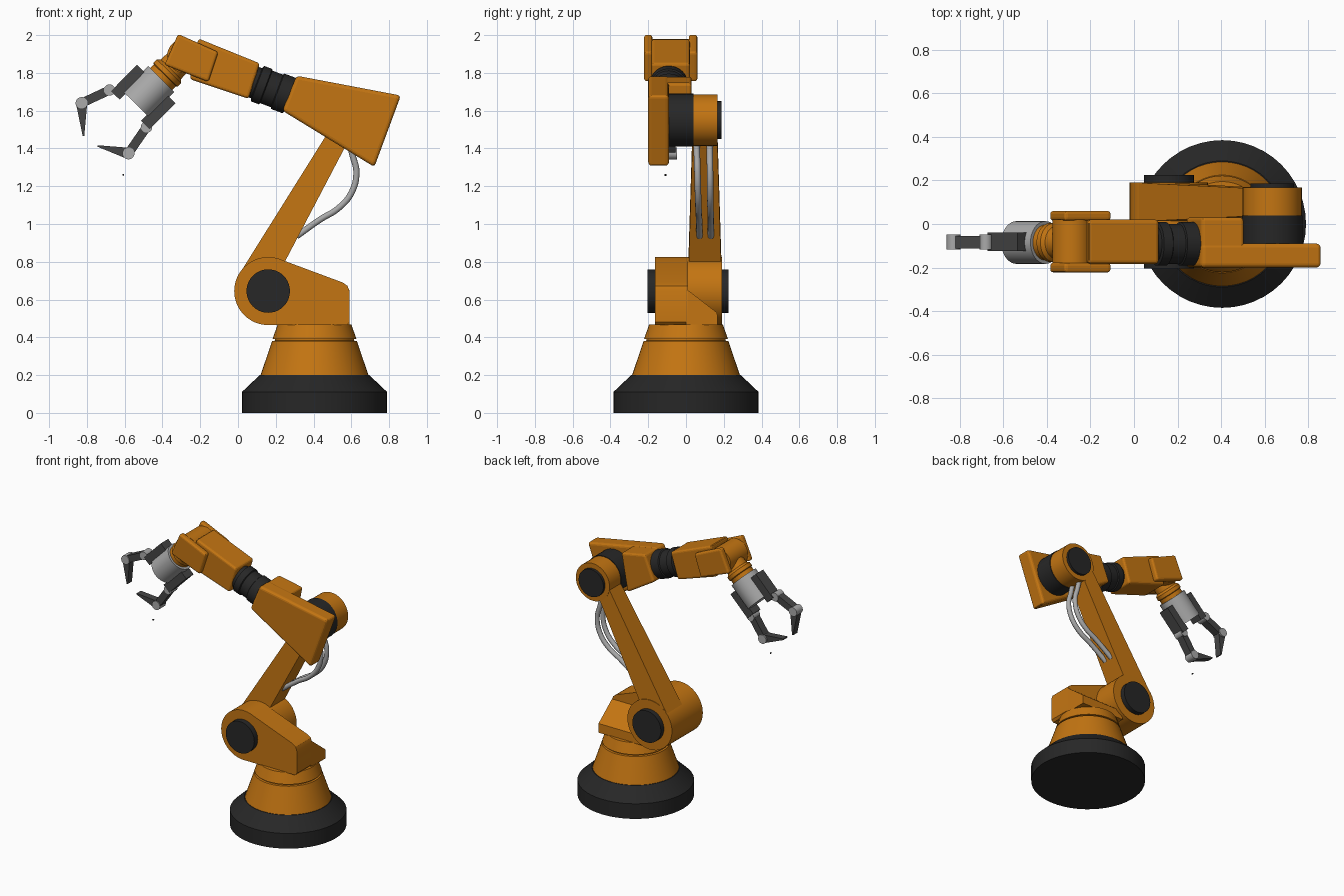
import bpy, bmesh, math
from mathutils import Vector

if "Cube" in bpy.data.objects:
    bpy.data.objects.remove(bpy.data.objects["Cube"])


def material(name, rgb):
    m = bpy.data.materials.new(name)
    m.diffuse_color = (*rgb, 1)
    m.use_nodes = True
    m.node_tree.nodes["Principled BSDF"].inputs["Base Color"].default_value = m.diffuse_color
    return m


ORANGE = material("orange paint", (0.55, 0.178, 0.006))
BLACK = material("black rubber", (0.02, 0.02, 0.02))
DARK = material("dark grey metal", (0.06, 0.06, 0.06))
GREY = material("light grey metal", (0.4, 0.4, 0.4))


def finish(name, bm, mat, bevel=0, smooth=True):
    bmesh.ops.recalc_face_normals(bm, faces=bm.faces[:])
    me = bpy.data.meshes.new(name)
    bm.to_mesh(me)
    bm.free()
    me.materials.append(mat)
    ob = bpy.data.objects.new(name, me)
    bpy.context.collection.objects.link(ob)
    if bevel:
        mod = ob.modifiers.new("rounding", "BEVEL")
        mod.width, mod.segments, mod.limit_method = bevel, 3, "ANGLE"
    elif smooth:
        bpy.ops.object.select_all(action="DESELECT")
        ob.select_set(True)
        bpy.context.view_layer.objects.active = ob
        bpy.ops.object.shade_smooth_by_angle(angle=math.radians(30))
    return ob


def prism(name, pts, y0, y1, mat, bevel=0):
    """Side profile (x, z) extruded from y0 to y1."""
    bm = bmesh.new()
    a = [bm.verts.new((x, y0, z)) for x, z in pts]
    b = [bm.verts.new((x, y1, z)) for x, z in pts]
    bm.faces.new(a)
    bm.faces.new(b[::-1])
    for i in range(len(a)):
        j = (i + 1) % len(a)
        bm.faces.new((a[i], b[i], b[j], a[j]))
    return finish(name, bm, mat, bevel)


def lathe(name, profile, origin, axis, mat, n=40):
    """Profile of (radius, distance) turned about an axis."""
    bm = bmesh.new()
    q = Vector(axis).to_track_quat("Z", "Y")
    rings = []
    for r, s in profile:
        rings.append([bm.verts.new(Vector(origin) + q @ Vector(
            (r * math.cos(math.tau * i / n), r * math.sin(math.tau * i / n), s))) for i in range(n)])
    for a, b in zip(rings, rings[1:]):
        for i in range(n):
            j = (i + 1) % n
            bm.faces.new((a[i], a[j], b[j], b[i]))
    bm.faces.new(rings[0])
    bm.faces.new(rings[-1])
    return finish(name, bm, mat)


def disc(name, c, r, y0, y1, mat, n=40):
    return lathe(name, [(r, y0), (r, y1)], (c[0], 0, c[1]), (0, 1, 0), mat, n)


def bar(name, a, b, wa, wb, y0, y1, mat):
    """Straight tapering link between two (x, z) points."""
    a, b = Vector(a), Vector(b)
    d = (b - a).normalized()
    n = Vector((-d.y, d.x))
    return prism(name, [a + n * wa, b + n * wb, b - n * wb, a - n * wa], y0, y1, mat)


# Turntable base
BASE = (0.405, 0, 0)
lathe("base_foot", [(0.385, 0), (0.385, 0.11), (0.29, 0.2)], BASE, (0, 0, 1), BLACK, 48)
lathe("base_cone", [(0.287, 0.195), (0.225, 0.38), (0.21, 0.382), (0.21, 0.39),
                    (0.222, 0.392), (0.195, 0.468)], BASE, (0, 0, 1), ORANGE, 48)

# Shoulder housing: round front running back to a blunt end
S = (0.16, 0.645)
arc = [(S[0] + 0.18 * math.cos(math.radians(a)), S[1] + 0.18 * math.sin(math.radians(a)))
       for a in range(66, 271, 6)]
prism("shoulder_housing", arc + [(0.575, 0.465), (0.59, 0.48), (0.59, 0.645), (0.58, 0.672),
                                 (0.555, 0.69)], -0.165, 0.01, ORANGE)

# Sloping side block of the shoulder
bm = bmesh.new()
section = [(0.0, 0.465), (0.168, 0.465), (0.165, 0.53), (0.01, 0.65), (0.0, 0.65)]
face = bm.faces.new([bm.verts.new((0.24, y, z)) for y, z in section])
ext = bmesh.ops.extrude_face_region(bm, geom=[face], use_keep_orig=True)
bmesh.ops.translate(bm, vec=(0.35, 0, 0),
                    verts=[g for g in ext["geom"] if isinstance(g, bmesh.types.BMVert)])
finish("shoulder_side_block", bm, ORANGE, smooth=False)

# Shoulder joint
disc("shoulder_joint", S, 0.18, 0.01, 0.19, ORANGE)
disc("shoulder_cap_front", S, 0.115, -0.205, -0.16, BLACK)
disc("shoulder_cap_back", S, 0.115, 0.185, 0.225, BLACK)

# Upper arm, narrowing in both directions towards the elbow
E = (0.635, 1.55)
s, e = Vector(S), Vector(E)
d = (e - s).normalized()
n = Vector((-d.y, d.x))
arm = prism("upper_arm", [s + n * 0.178, e + n * 0.1, e - n * 0.006, s - n * 0.006],
            0.01, 0.19, ORANGE)
for v in arm.data.vertices:
    if v.co.z > 1.2:
        v.co.y = 0.1 + (v.co.y - 0.1) * 0.7

# Elbow joint
disc("elbow_joint", E, 0.136, 0.038, 0.168, ORANGE)
disc("elbow_drum", E, 0.14, -0.1, 0.04, BLACK)
disc("elbow_cap", E, 0.1, 0.16, 0.187, BLACK)

# Cables looping behind the upper arm
path = [(0.31, 0.935), (0.44, 1.027), (0.527, 1.08), (0.6, 1.164),
        (0.627, 1.275), (0.606, 1.365), (0.59, 1.43)]
for k, (ya, yb) in enumerate([(0.072, 0.055), (0.132, 0.125)]):
    cu = bpy.data.curves.new("cable", "CURVE")
    cu.dimensions, cu.bevel_depth, cu.bevel_resolution = "3D", 0.017, 3
    cu.resolution_u, cu.use_fill_caps = 6, True
    sp = cu.splines.new("BEZIER")
    sp.bezier_points.add(len(path) - 1)
    for i, (x, z) in enumerate(path):
        p = sp.bezier_points[i]
        p.co = (x, ya + (yb - ya) * i / (len(path) - 1), z)
        p.handle_left_type = p.handle_right_type = "AUTO"
    cu.materials.append(GREY)
    bpy.context.collection.objects.link(bpy.data.objects.new(f"cable_{k + 1}", cu))

# Forearm rear: long side plate and thicker front block
prism("forearm_side_plate", [(0.31, 1.785), (0.862, 1.68), (0.722, 1.302), (0.235, 1.6)],
      -0.2, -0.09, ORANGE, 0.018)
prism("forearm_rear_block", [(0.312, 1.782), (0.505, 1.745), (0.455, 1.47), (0.238, 1.602)],
      -0.198, 0.03, ORANGE, 0.015)

# Ribbed rubber sleeve and forearm front box
Y = -0.085
lathe("forearm_sleeve", [(0.085, -0.16), (0.085, -0.105), (0.1, -0.1), (0.1, -0.035), (0.092, -0.03),
                         (0.092, 0.03), (0.1, 0.035), (0.1, 0.08), (0.085, 0.085), (0.085, 0.15)],
      (0.178, Y - 0.006, 1.715), (-0.935, 0, 0.354), BLACK)
prism("forearm_front_box", [(-0.21, 1.982), (0.116, 1.85), (0.056, 1.663), (-0.255, 1.767)],
      -0.183, 0.02, ORANGE, 0.015)

# Wrist fork and barrel
fork = [(-0.317, 2.006), (-0.104, 1.91), (-0.157, 1.752), (-0.389, 1.842)]
prism("wrist_fork_front", fork, -0.222, -0.178, ORANGE, 0.014)
prism("wrist_fork_back", fork, 0.015, 0.06, ORANGE, 0.014)
W = (-0.285, 1.89)
disc("wrist_barrel", W, 0.09, -0.18, 0.02, ORANGE)

# Wrist neck and gripper body along a 45 degree axis
AX = Vector((-0.704, 0, -0.71))
PX = Vector((-0.71, 0, 0.704))
O = Vector((W[0], Y, W[1]))
lathe("wrist_neck", [(0.07, 0), (0.075, 0.1), (0.09, 0.115), (0.09, 0.14), (0.082, 0.145),
                     (0.082, 0.18)], O, AX, ORANGE)
lathe("gripper_body", [(0.098, 0.172), (0.098, 0.362)], O, AX, GREY)


def xz(v):
    return (v.x, v.z)


# Two fingers: slide block, two hinges, link and pointed tip
fingers = [("upper", 1, (-0.68, 1.709), (-0.828, 1.64), (-0.818, 1.465)),
           ("lower", -1, (-0.484, 1.513), (-0.58, 1.374), (-0.743, 1.413))]
for label, side, j1, j2, tip in fingers:
    off = O + PX * side * 0.112
    bar(f"{label}_finger_block", xz(off + AX * 0.21), xz(off + AX * 0.405), 0.032, 0.032,
        Y - 0.04, Y + 0.045, DARK)
    disc(f"{label}_finger_hinge", j1, 0.03, Y - 0.033, Y + 0.037, GREY, 20)
    bar(f"{label}_finger_link", j1, j2, 0.024, 0.024, Y - 0.027, Y + 0.03, DARK)
    disc(f"{label}_finger_knuckle", j2, 0.032, Y - 0.033, Y + 0.037, GREY, 20)
    bar(f"{label}_finger_tip", j2, tip, 0.03, 0.004, Y - 0.024, Y + 0.026, DARK)

# Tiny marker below the gripper
disc("target_marker", (-0.608, 1.26), 0.005, -0.113, -0.103, BLACK, 8)
